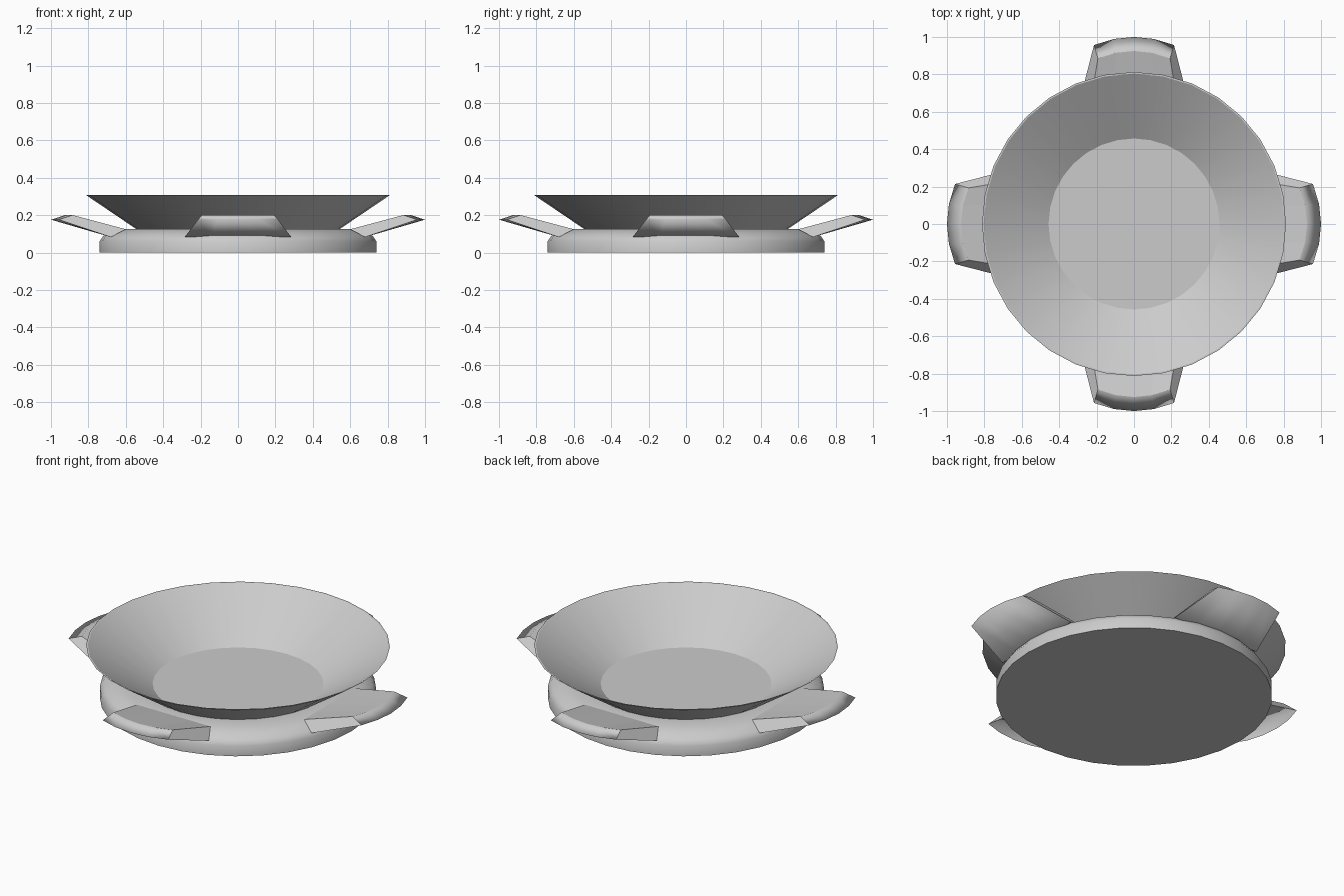
import bpy, bmesh
from math import cos, sin, pi, radians

if "Cube" in bpy.data.objects:
    bpy.data.objects.remove(bpy.data.objects["Cube"])

SIDES = 32


def make_object(name, bm):
    mesh = bpy.data.meshes.new(name)
    bm.to_mesh(mesh)
    bm.free()
    ob = bpy.data.objects.new(name, mesh)
    bpy.context.collection.objects.link(ob)
    return ob


def lathe(name, profile, smooth_angle):
    """Revolve (radius, z) points around z; radius 0 closes with a flat disc."""
    bm = bmesh.new()
    rings = [[bm.verts.new((r * cos(2 * pi * j / SIDES), r * sin(2 * pi * j / SIDES), z))
              for j in range(SIDES)] for r, z in profile if r > 0]
    for a, b in zip(rings, rings[1:]):
        for j in range(SIDES):
            k = (j + 1) % SIDES
            bm.faces.new((a[j], a[k], b[k], b[j]))
    if profile[0][0] == 0:
        bm.faces.new(rings[0][::-1])
    if profile[-1][0] == 0:
        bm.faces.new(rings[-1])
    ob = make_object(name, bm)
    bpy.ops.object.select_all(action='DESELECT')
    ob.select_set(True)
    bpy.context.view_layer.objects.active = ob
    bpy.ops.object.shade_smooth_by_angle(angle=radians(smooth_angle))
    return ob


# Round base with a softened shoulder
lathe("base", [(0, 0), (0.74, 0), (0.74, 0.06), (0.72, 0.09), (0.64, 0.125), (0.54, 0.125)], 50)

# Shallow conical bowl with a thin rim and a flat floor
lathe("bowl", [(0.535, 0.12), (0.813, 0.308), (0.804, 0.308), (0.457, 0.085), (0, 0.085)], 25)


# Four tilted handles with a bevelled, bowed outer edge
def handle(name, angle):
    bm = bmesh.new()
    ts = [-1, -0.5, 0, 0.5, 1]

    def row(mid, sag, half, z):
        return [bm.verts.new((mid - sag * t * t, half * t, z)) for t in ts]

    top_in = row(0.60, 0, 0.24, 0.125)
    top_out = row(0.925, 0.04, 0.193, 0.201)
    low_out = row(1.0, 0.043, 0.214, 0.176)
    low_in = row(0.68, 0, 0.285, 0.083)
    loop = [top_in, top_out, low_out, low_in]
    for s, (a, b) in enumerate(zip(loop, loop[1:] + loop[:1])):
        for i in range(len(ts) - 1):
            f = bm.faces.new((a[i], b[i], b[i + 1], a[i + 1]))
            f.smooth = s in (1, 2)
    bm.faces.new([r[0] for r in reversed(loop)])
    bm.faces.new([r[-1] for r in loop])
    bmesh.ops.recalc_face_normals(bm, faces=bm.faces)
    # Only the rolled outer edge stays smooth
    for e in bm.edges:
        e.smooth = all(f.smooth for f in e.link_faces)
    ob = make_object(name, bm)
    ob.rotation_euler[2] = angle


for i, side in enumerate(("right", "back", "left", "front")):
    handle(side + "_handle", i * pi / 2)
